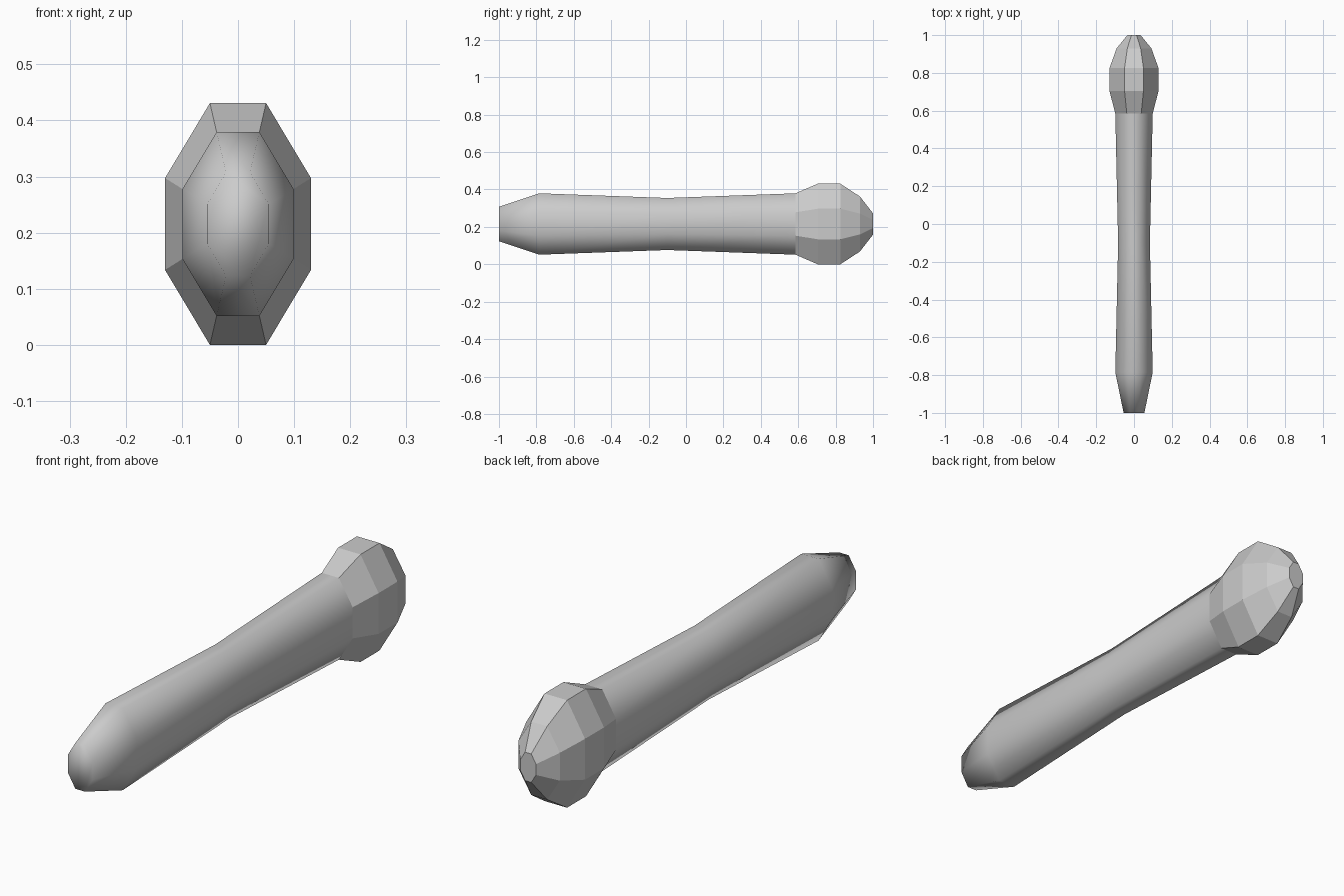
import bpy
import bmesh

cube = bpy.data.objects.get("Cube")
if cube:
    bpy.data.objects.remove(cube, do_unlink=True)

MID_Z = 0.2155
# Quarter of the tall octagonal section, relative to half width and half height
CORNER_X, CORNER_Z = 0.385, 0.38

grey = bpy.data.materials.new("mid_grey")
grey.use_nodes = True
colour = (0.6, 0.6, 0.6, 1.0)
grey.diffuse_color = colour
grey.node_tree.nodes["Principled BSDF"].inputs["Base Color"].default_value = colour


def section(bm, y, w, h):
    """One octagonal ring, w and h being half width and half height."""
    a, b = w * CORNER_X, h * CORNER_Z
    outline = [(w, -b), (w, b), (a, h), (-a, h),
               (-w, b), (-w, -b), (-a, -h), (a, -h)]
    return [bm.verts.new((x, y, MID_Z + z)) for x, z in outline]


def loft(name, stations, smooth, cap_front=False, cap_back=False):
    bm = bmesh.new()
    rings = [section(bm, *s) for s in stations]
    for near, far in zip(rings, rings[1:]):
        for i in range(8):
            j = (i + 1) % 8
            bm.faces.new((near[i], far[i], far[j], near[j]))
    if cap_front:
        bm.faces.new(rings[0])
    if cap_back:
        bm.faces.new(rings[-1][::-1])
    for face in bm.faces:
        face.smooth = smooth
    # Wind the faces so that the sides point away from the long axis
    bm.normal_update()
    side = bm.faces[:][0]
    if side.normal.x * side.calc_center_median().x < 0:
        bmesh.ops.reverse_faces(bm, faces=bm.faces[:])
    mesh = bpy.data.meshes.new(name)
    bm.to_mesh(mesh)
    bm.free()
    mesh.materials.append(grey)
    obj = bpy.data.objects.new(name, mesh)
    bpy.context.collection.objects.link(obj)
    return obj


# Smooth waisted handle with a tapered, closed front end
loft("handle", [(-1.0, 0.055, 0.092), (-0.785, 0.099, 0.164),
                (-0.10, 0.084, 0.139), (0.585, 0.099, 0.164)],
     smooth=True, cap_front=True)

# Faceted knob at the back end
loft("knob", [(0.585, 0.099, 0.164), (0.705, 0.13, 0.2155),
              (0.825, 0.13, 0.2155), (0.93, 0.092, 0.147),
              (1.0, 0.035, 0.057)],
     smooth=False, cap_back=True)
